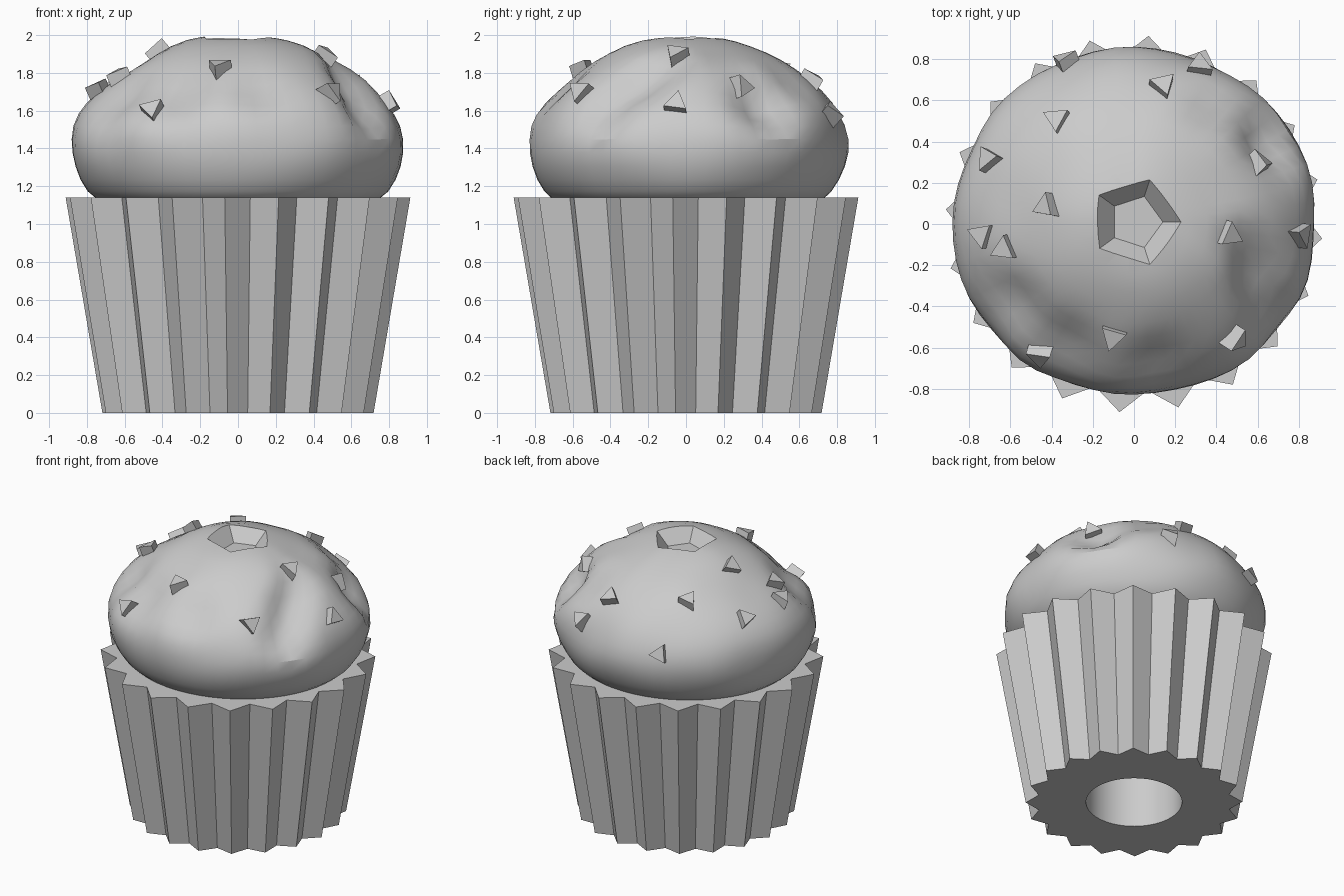
import bpy, bmesh, math, random
from math import sin, cos, pi, radians
from mathutils import Vector, Matrix, noise
from mathutils.bvhtree import BVHTree

random.seed(4)
if "Cube" in bpy.data.objects:
    bpy.data.objects.remove(bpy.data.objects["Cube"], do_unlink=True)

grey = bpy.data.materials.new("plain_grey")
grey.use_nodes = True
grey.diffuse_color = (0.6, 0.6, 0.6, 1)
grey.node_tree.nodes["Principled BSDF"].inputs["Base Color"].default_value = (0.6, 0.6, 0.6, 1)


def add_object(name, bm):
    bmesh.ops.recalc_face_normals(bm, faces=bm.faces)
    mesh = bpy.data.meshes.new(name)
    bm.to_mesh(mesh)
    bm.free()
    mesh.materials.append(grey)
    obj = bpy.data.objects.new(name, mesh)
    bpy.context.collection.objects.link(obj)
    return obj


def activate(obj):
    bpy.ops.object.select_all(action='DESELECT')
    obj.select_set(True)
    bpy.context.view_layer.objects.active = obj


def smooth(obj, angle):
    activate(obj)
    bpy.ops.object.shade_smooth_by_angle(angle=radians(angle))


def apply_modifier(obj, mod):
    activate(obj)
    bpy.ops.object.modifier_apply(modifier=mod.name)


# Pleated paper wrapper: a star-shaped tapered wall around a round bore
PLEATS = 20
WALL_BOTTOM, WALL_TOP, BORE = (0.72, 0.64), (0.915, 0.81), (0.32, 0.32)


def star_loop(bm, radii, z):
    loop = []
    for i in range(PLEATS * 2):
        a = radians(-94.4) + i * pi / PLEATS
        r = radii[i % 2]
        loop.append(bm.verts.new((r * cos(a), r * sin(a), z)))
    return loop


bm = bmesh.new()
loops = [star_loop(bm, *p) for p in
         ((WALL_BOTTOM, 0), (WALL_TOP, 1.14), (BORE, 1.14), (BORE, 0))]
for k, low in enumerate(loops):
    high = loops[(k + 1) % len(loops)]
    for i in range(len(low)):
        j = (i + 1) % len(low)
        bm.faces.new((low[i], low[j], high[j], high[i]))
wrapper = add_object("wrapper", bm)
smooth(wrapper, 15)

# Baked top: a lathed dome, refined and then dented
profile = [(0, 1.1), (0.6, 1.1), (0.76, 1.11), (0.85, 1.23), (0.905, 1.38),
           (0.88, 1.52), (0.81, 1.64), (0.68, 1.76), (0.52, 1.87),
           (0.36, 1.94), (0.18, 1.99), (0, 2.0)]
bm = bmesh.new()
verts = [bm.verts.new((r, 0, z)) for r, z in profile]
edges = [bm.edges.new(pair) for pair in zip(verts, verts[1:])]
bmesh.ops.spin(bm, geom=verts + edges, cent=(0, 0, 0), axis=(0, 0, 1),
               angle=2 * pi, steps=28)
bmesh.ops.remove_doubles(bm, verts=bm.verts, dist=0.001)
dome = add_object("baked_top", bm)
apply_modifier(dome, dome.modifiers.new("refine", 'SUBSURF'))

# Each dent: centre, reach, depth
dents = [((0.56, -0.12, 1.84), 0.2, 0.06), ((0.6, -0.28, 1.74), 0.22, 0.09),
         ((0.64, -0.44, 1.6), 0.22, 0.08), ((0.66, 0.42, 1.62), 0.26, 0.09),
         ((0.4, 0.6, 1.76), 0.24, 0.04), ((-0.6, -0.4, 1.66), 0.26, 0.06),
         ((-0.35, -0.62, 1.66), 0.28, 0.06), ((0.1, -0.72, 1.7), 0.25, 0.04)]
for v in dome.data.vertices:
    co = v.co.copy()
    if co.z < 1.16:
        v.co.y = co.y * 0.96 + 0.01
        continue
    out = Vector((co.x, co.y, (co.z - 1.25) * 1.3)).normalized()
    fade = min(1, (co.z - 1.16) / 0.3)
    push = 0.035 * noise.noise(co * 2.6) * fade
    for centre, reach, depth in dents:
        t = max(0, 1 - (co - Vector(centre)).length / reach)
        push -= depth * t * t * (3 - 2 * t)
    v.co = co + out * push
    v.co.y = v.co.y * 0.955 + 0.01
    v.co.z = min(v.co.z, 2.0)

# Chips: triangular prisms half sunk into the dome
bm = bmesh.new()
bm.from_mesh(dome.data)
tree = BVHTree.FromBMesh(bm)
bm.free()
chip_spots = [(-0.37, 0.5), (0.14, 0.66), (-0.69, 0.31), (-0.41, 0.08),
              (-0.73, -0.05), (-0.62, -0.12), (-0.1, -0.54), (-0.45, -0.62),
              (0.48, -0.55), (0.45, -0.05), (0.79, -0.05), (0.6, 0.28),
              (0.31, 0.75), (-0.33, 0.77)]
for n, (x, y) in enumerate(chip_spots, 1):
    spot, normal, _, _ = tree.ray_cast(Vector((x, y, 3)), Vector((0, 0, -1)))
    if spot is None:
        continue
    turn = normal.to_track_quat('Z', 'Y').to_matrix().to_4x4()
    spin = Matrix.Rotation(random.uniform(0, 2 * pi), 4, 'Z')
    tilt = Matrix.Rotation(random.uniform(-0.35, 0.35), 4, 'X')
    bm = bmesh.new()
    bmesh.ops.create_cone(bm, cap_ends=True, segments=3, radius1=0.07,
                          radius2=0.07, depth=0.1,
                          matrix=Matrix.Translation(spot) @ turn @ tilt @ spin)
    add_object(f"chip_{n}", bm)

# Five-sided pit sunk into the crown
bm = bmesh.new()
bmesh.ops.create_cone(bm, cap_ends=True, segments=5, radius1=0.13, radius2=0.31,
                      depth=0.18, matrix=Matrix.Translation((0.01, 0.01, 1.98)))
xs = max(bm.verts, key=lambda v: v.co.x + v.co.z).co
bmesh.ops.rotate(bm, verts=bm.verts, cent=(0.01, 0.01, 0),
                 matrix=Matrix.Rotation(-math.atan2(xs.y - 0.01, xs.x - 0.01), 3, 'Z'))
cutter = add_object("pit_cutter", bm)
cutter.hide_render = True
cut = dome.modifiers.new("pit", 'BOOLEAN')
cut.operation, cut.solver, cut.object = 'DIFFERENCE', 'EXACT', cutter
apply_modifier(dome, cut)
bpy.data.objects.remove(cutter, do_unlink=True)
smooth(dome, 28)
